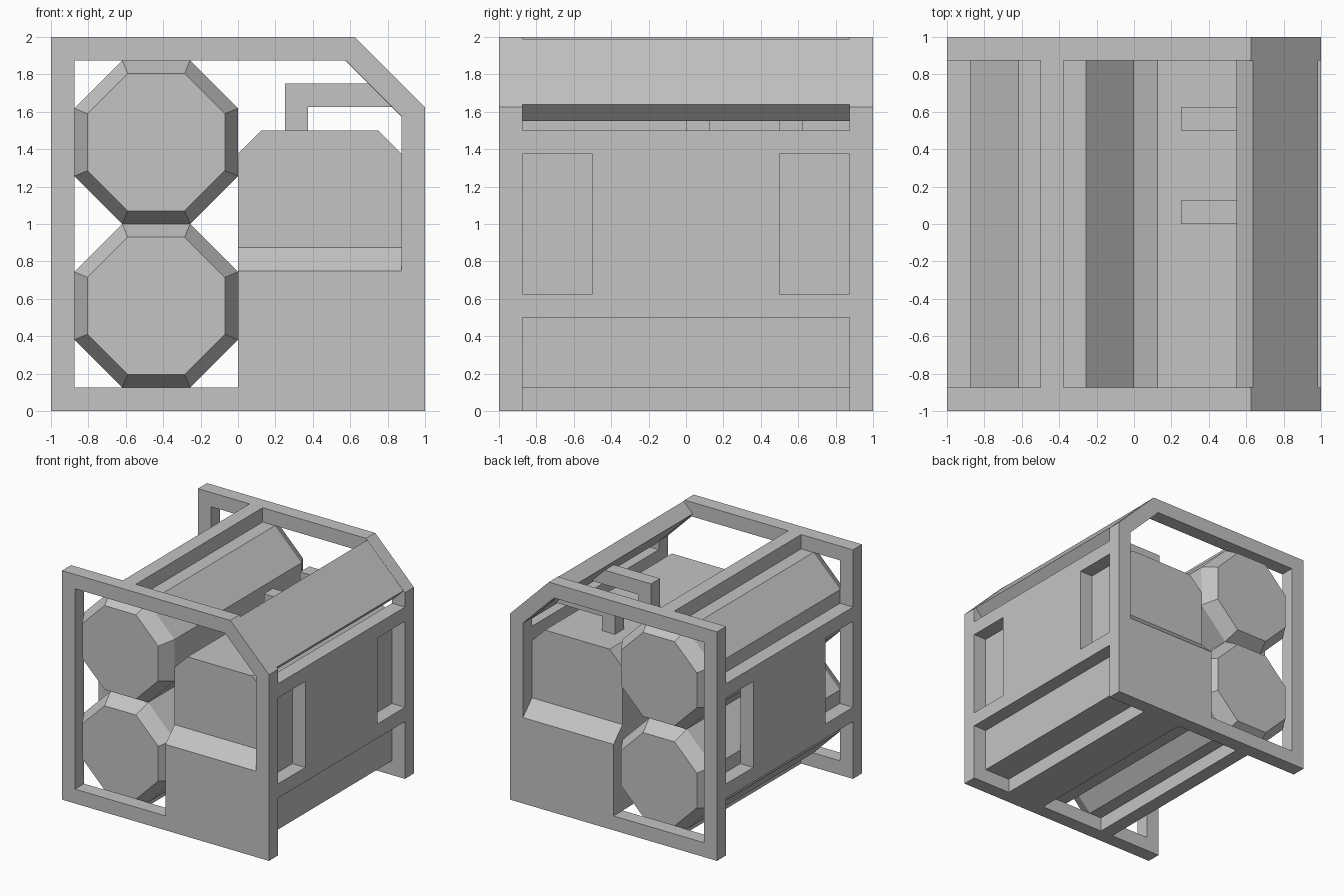
import bpy, bmesh

if "Cube" in bpy.data.objects:
    bpy.data.objects.remove(bpy.data.objects["Cube"], do_unlink=True)

grey = bpy.data.materials.new("light_grey")
grey.use_nodes = True
tone = (0.55, 0.55, 0.55, 1)
grey.diffuse_color = tone
grey.node_tree.nodes["Principled BSDF"].inputs["Base Color"].default_value = tone

T = 0.125          # bar thickness
IN = 1 - T         # inner limit of the frame


def finish(name, bm):
    bmesh.ops.recalc_face_normals(bm, faces=bm.faces)
    mesh = bpy.data.meshes.new(name)
    bm.to_mesh(mesh)
    bm.free()
    mesh.materials.append(grey)
    obj = bpy.data.objects.new(name, mesh)
    bpy.context.collection.objects.link(obj)
    return obj


def prism(name, profile, lo, hi, axis="y"):
    """Extrude a profile, (x, z) along y or (y, z) along x."""
    bm = bmesh.new()
    place = (lambda a, z: (a, lo, z)) if axis == "y" else (lambda a, z: (lo, a, z))
    face = bm.faces.new([bm.verts.new(place(a, z)) for a, z in profile])
    new = bmesh.ops.extrude_face_region(bm, geom=[face])["geom"]
    shift = (0, hi - lo, 0) if axis == "y" else (hi - lo, 0, 0)
    bmesh.ops.translate(bm, vec=shift,
                        verts=[v for v in new if isinstance(v, bmesh.types.BMVert)])
    return finish(name, bm)


def rect(a0, a1, z0, z1):
    return [(a0, z0), (a1, z0), (a1, z1), (a0, z1)]


def cut(obj, cutter):
    mod = obj.modifiers.new("cut", "BOOLEAN")
    mod.operation, mod.solver, mod.object = "DIFFERENCE", "EXACT", cutter
    cutter.hide_render = True
    bpy.context.view_layer.objects.active = obj
    bpy.ops.object.modifier_apply(modifier=mod.name)
    bpy.data.objects.remove(cutter, do_unlink=True)


# End frames with a stepped opening
outline = [(-1, 0), (1, 0), (1, 1.625), (0.625, 2), (-1, 2)]
opening = [(-IN, T), (0, T), (0, 0.75), (IN, 0.75), (IN, 1.575),
           (0.575, 2 - T), (-IN, 2 - T)]
for label, y in (("front", -1), ("back", IN)):
    frame = prism(label + "_frame", outline, y, y + T)
    cut(frame, prism("opening_cutter", opening, y - 0.1, y + T + 0.1))

# Side panels, notched at both ends to leave windows
half = [(IN, 0.5), (IN, 0.625), (0.5, 0.625), (0.5, 1.375), (IN, 1.375), (IN, 1.5)]
side = half + [(-y, z) for y, z in reversed(half)]
prism("left_side_panel", side, IN, 1, "x")
prism("right_side_panel", side, -1, -IN, "x")

# Lengthwise beams and the sloped roof panel
prism("top_beam", rect(-0.5, -0.375, 2 - T, 2), -IN, IN)
prism("narrow_floor_beam", rect(-0.5, -0.375, 0, T), -IN, IN)
prism("wide_floor_beam", rect(0.25, 0.625, 0, T), -IN, IN)
prism("sloped_panel", [(0.985, 1.638), (0.635, 1.988), (0.547, 1.9), (0.897, 1.55)],
      -IN, IN)

# Main housing with chamfered top and a sloped sill at each end
prism("housing", [(0, T), (IN, T), (IN, 1.375), (0.75, 1.5), (T, 1.5), (0, 1.375)],
      -IN, IN)
for label, s in (("front", -1), ("back", 1)):
    prism(label + "_sill", [(s, 0.75), (s * IN, 0.75), (s * IN, IN)], 0, IN, "x")

# Angled pipes from the housing to the sloped panel
for label, y in (("front", 0), ("back", 0.5)):
    prism(label + "_pipe", [(0.25, 1.5), (0.375, 1.5), (0.375, 1.625), (0.825, 1.625),
                            (0.7, 1.75), (0.25, 1.75)], y, y + T)


# Octagonal tanks with bevelled ends
def tank(name, z):
    r, small = 0.4375, 0.367
    flat = 0.4142
    corners = [(flat, 1), (1, flat), (1, -flat), (flat, -1),
               (-flat, -1), (-1, -flat), (-1, flat), (-flat, 1)]
    bm = bmesh.new()
    rings = [[bm.verts.new((-r + a * k, y, z + b * k)) for a, b in corners]
             for y, k in ((-1, small), (-IN, r), (IN, r), (1, small))]
    for p, q in zip(rings, rings[1:]):
        for i in range(8):
            j = (i + 1) % 8
            bm.faces.new((p[i], p[j], q[j], q[i]))
    bm.faces.new(rings[0])
    bm.faces.new(rings[-1])
    finish(name, bm)


tank("lower_tank", 0.5625)
tank("upper_tank", 1.4375)
